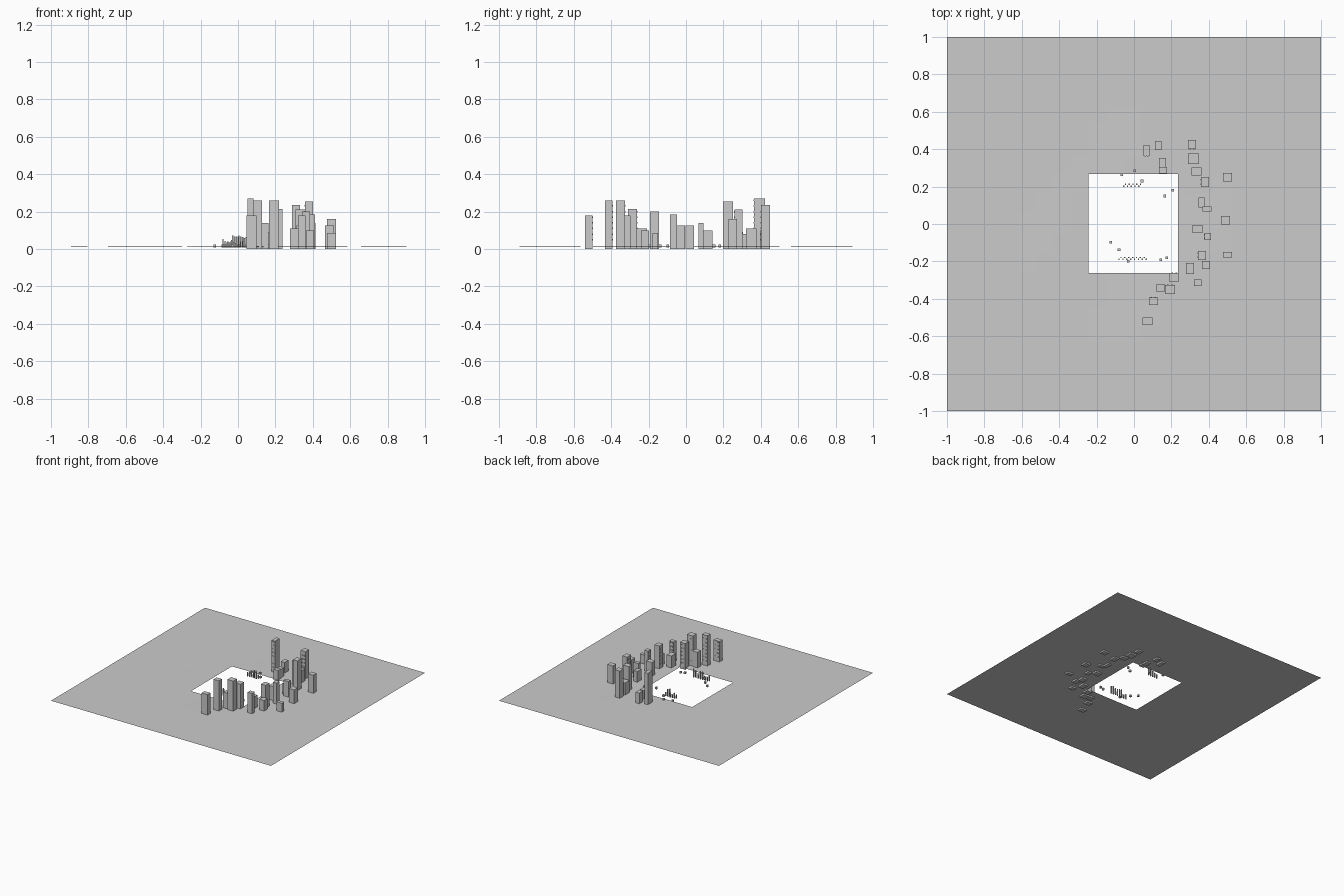
import bpy, bmesh, math, random
random.seed(4)

def finish(bm, name):
    me = bpy.data.meshes.new(name)
    bm.to_mesh(me)
    bm.free()
    ob = bpy.data.objects.new(name, me)
    bpy.context.collection.objects.link(ob)
    return ob

def add_box(bm, x, y, z0, z1, w, d):
    vs = bmesh.ops.create_cube(bm, size=1)["verts"]
    for v in vs:
        v.co = (x + v.co.x * w, y + v.co.y * d, (z0 + z1) / 2 + v.co.z * (z1 - z0))

# ground: gently uneven sheet with a rectangular opening
X0, X1, Y0, Y1, GZ = -0.243, 0.235, -0.262, 0.268, 0.012

def steps(a, b, n):
    return [a + (b - a) * i / n for i in range(n)]

xs = steps(-1, X0, 8) + steps(X0, X1, 5) + steps(X1, 1, 8) + [1]
ys = steps(-1, Y0, 8) + steps(Y0, Y1, 5) + steps(Y1, 1, 8) + [1]
bm = bmesh.new()
grid = [[bm.verts.new((x, y, GZ + 0.0015 * math.sin(7 * x + 2) * math.sin(6 * y) *
                       (1 - max(abs(x), abs(y)))))
         for y in ys] for x in xs]
for i in range(len(xs) - 1):
    for j in range(len(ys) - 1):
        if 8 <= i < 13 and 8 <= j < 13:
            continue
        bm.faces.new((grid[i][j], grid[i + 1][j], grid[i + 1][j + 1], grid[i][j + 1]))
loose = [v for v in bm.verts if not v.link_faces]
bmesh.ops.delete(bm, geom=loose, context='VERTS')
finish(bm, "ground")

# towers: x, y, width, depth, height
towers = [
    (.067, .393, .032, .06, .27), (.13, .42, .034, .05, .10),
    (.152, .33, .038, .048, .08), (.155, .287, .042, .034, .09),
    (.31, .425, .043, .048, .235), (.318, .348, .058, .056, .11),
    (.335, .28, .053, .042, .21), (.38, .225, .042, .052, .255),
    (.5, .25, .05, .043, .16), (.36, .115, .032, .054, .10),
    (.39, .08, .048, .028, .14), (.49, .02, .048, .048, .125),
    (.34, -.027, .053, .043, .125), (.395, -.067, .034, .038, .185),
    (.364, -.168, .043, .048, .20), (.384, -.22, .043, .043, .10),
    (.5, -.165, .05, .03, .085), (.3, -.238, .043, .058, .11),
    (.34, -.314, .04, .034, .18)]
towers += [
    (.215, -.287, .048, .048, .215), (.142, -.343, .043, .043, .14),
    (.192, -.35, .053, .048, .26), (.104, -.412, .048, .04, .26),
    (.073, -.52, .053, .038, .18)]
tw, win = bmesh.new(), bmesh.new()
for x, y, w, d, h in towers:
    add_box(tw, x, y, 0, h, w, d)
    # columns of small windows on the side facing the opening
    if h < .17:
        continue
    for k in range(int((h - .06) / .03) + 1):
        z = .05 + .03 * k
        for s in (-1, 1):
            if abs(y) > .25:
                add_box(win, x + s * w * .22, y - math.copysign(d / 2, y), z - .004, z + .004, .008, .006)
            else:
                add_box(win, x - w / 2, y + s * d * .22, z - .004, z + .004, .006, .008)
finish(tw, "towers")
finish(win, "windows")

# scattered low blocks
bm = bmesh.new()
for x, y in [(-.065, .263), (.003, .284), (.043, .23), (.165, .15), (.208, .18),
             (-.125, -.097), (-.08, -.137), (-.03, -.2), (.143, -.192), (.175, -.18)]:
    add_box(bm, x, y, 0.008, .024, .014, .014)
finish(bm, "small_blocks")

# two rows of thin posts at either end of the opening
bm = bmesh.new()
for y, a, b, n in [(.207, -.055, .035, 10), (-.184, -.08, .065, 15)]:
    for i in range(n):
        x = a + (b - a) * i / (n - 1)
        add_box(bm, x, y + (.005 if i % 2 else -.005), .008, random.uniform(.03, .075), .007, .007)
finish(bm, "thin_posts")
